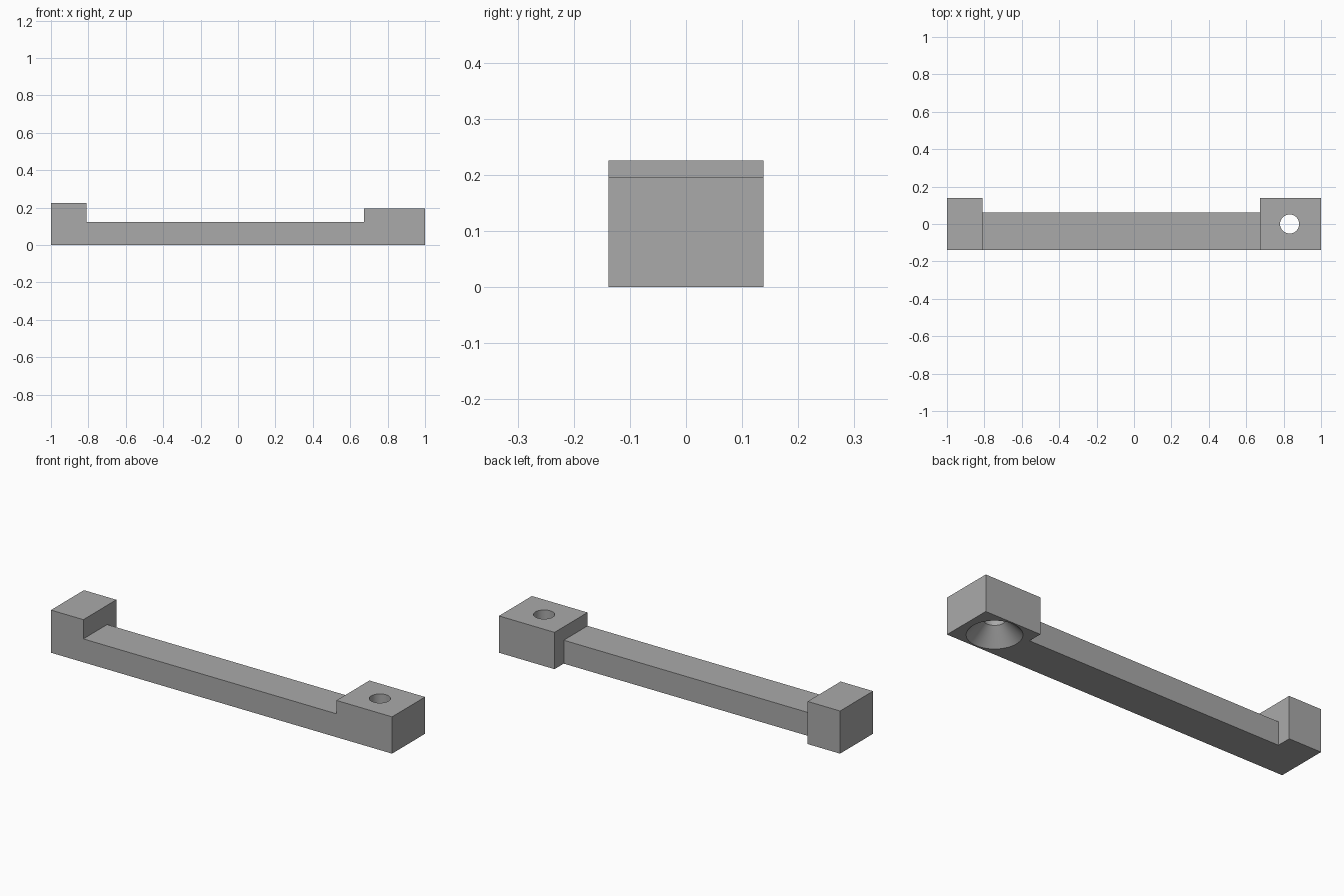
import bpy, bmesh, math

cube = bpy.data.objects.get("Cube")
if cube:
    bpy.data.objects.remove(cube, do_unlink=True)

HALF = 0.138            # half depth of the end blocks
LEFT, RIGHT = -0.81, 0.674   # inner faces of the end blocks
BEAM_TOP, BEAM_BACK = 0.124, 0.061
SHORT_TOP, TALL_TOP = 0.195, 0.226
HOLE_X, HOLE_R, SINK_R = 0.832, 0.051, 0.13

grey = bpy.data.materials.new("mid grey")
grey.use_nodes = True
colour = (0.4, 0.4, 0.4, 1)
grey.diffuse_color = colour
grey.node_tree.nodes["Principled BSDF"].inputs["Base Color"].default_value = colour


def finish(bm, name):
    bmesh.ops.recalc_face_normals(bm, faces=bm.faces)
    mesh = bpy.data.meshes.new(name)
    bm.to_mesh(mesh)
    bm.free()
    mesh.materials.append(grey)
    obj = bpy.data.objects.new(name, mesh)
    bpy.context.collection.objects.link(obj)
    return obj


def prism(name, outline, y0, y1):
    """Extrude an x-z outline from y0 to y1."""
    bm = bmesh.new()
    face = bm.faces.new([bm.verts.new((x, y0, z)) for x, z in outline])
    grown = bmesh.ops.extrude_face_region(bm, geom=[face])["geom"]
    verts = [g for g in grown if isinstance(g, bmesh.types.BMVert)]
    bmesh.ops.translate(bm, verts=verts, vec=(0, y1 - y0, 0))
    return finish(bm, name)


def lathe(name, profile, x, sides=64):
    """Turn an r-z profile about a vertical axis at x."""
    bm = bmesh.new()
    rings = []
    for r, z in profile:
        rings.append([bm.verts.new((x + r * math.cos(a), r * math.sin(a), z))
                      for a in (math.tau * i / sides for i in range(sides))])
    for low, high in zip(rings, rings[1:]):
        for i in range(sides):
            j = (i + 1) % sides
            bm.faces.new((low[i], low[j], high[j], high[i]))
    bm.faces.new(rings[0])
    bm.faces.new(rings[-1])
    return finish(bm, name)


def cut(target, cutter):
    mod = target.modifiers.new("cut", "BOOLEAN")
    mod.operation = "DIFFERENCE"
    mod.solver = "EXACT"
    mod.object = cutter
    bpy.context.view_layer.objects.active = target
    bpy.ops.object.modifier_apply(modifier=mod.name)
    bpy.data.objects.remove(cutter, do_unlink=True)


# Bar with a raised block at each end
bar = prism("mounting_bar", [
    (-1, 0), (1, 0), (1, SHORT_TOP), (RIGHT, SHORT_TOP), (RIGHT, BEAM_TOP),
    (LEFT, BEAM_TOP), (LEFT, TALL_TOP), (-1, TALL_TOP)], -HALF, HALF)

# Recess along the back, between the blocks
cut(bar, prism("back_recess", [
    (LEFT, -0.1), (RIGHT, -0.1), (RIGHT, 0.4), (LEFT, 0.4)], BEAM_BACK, 0.3))

# Screw hole, countersunk from below
depth = SINK_R - HOLE_R
cut(bar, lathe("screw_hole", [
    (SINK_R, -0.1), (SINK_R, 0), (HOLE_R, depth), (HOLE_R, 0.4)], HOLE_X))

bpy.ops.object.select_all(action="DESELECT")
bar.select_set(True)
bpy.context.view_layer.objects.active = bar
bpy.ops.object.shade_smooth_by_angle(angle=math.radians(30))
